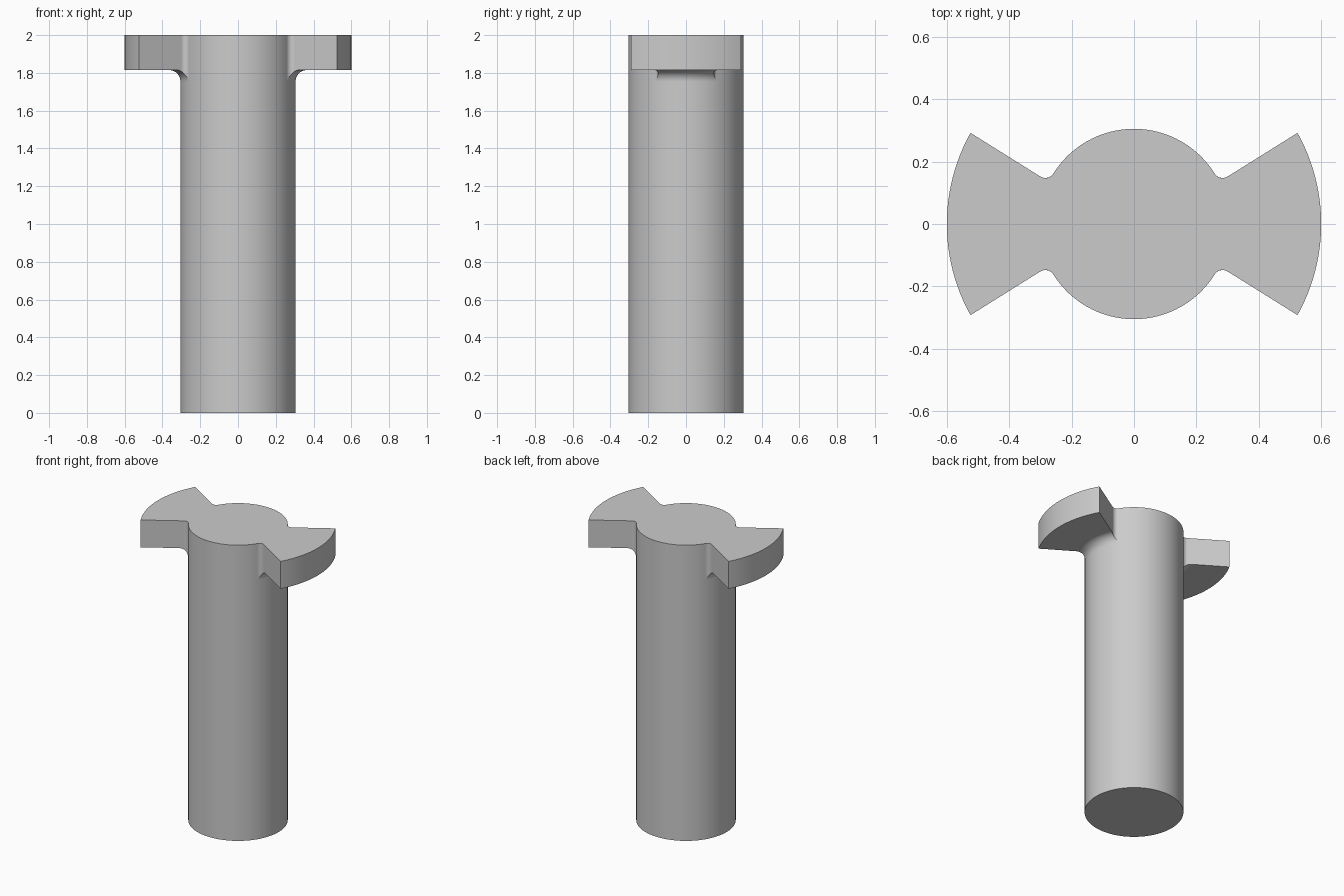
import bpy, bmesh
from math import cos, sin, pi, radians, sqrt
from mathutils import Vector

cube = bpy.data.objects.get("Cube")
if cube:
    bpy.data.objects.remove(cube, do_unlink=True)

SHAFT_R, LUG_R, HEIGHT = 0.305, 0.6, 2.0
LUG_Z = 1.815            # underside of the lugs
BLEND = 0.06             # fillet between shaft and lug underside
CORNER = 0.03            # fillet between shaft and lug side
SLOPE = radians(32)      # direction of the lug sides


def polar(r, a):
    return Vector((r * cos(a), r * sin(a)))


# Side of one lug: small concave corner, then a straight edge out to the rim
centre = polar(SHAFT_R + CORNER, SLOPE)
side = [centre + polar(CORNER, SLOPE + pi + i / 10 * pi / 2) for i in range(11)]
along = polar(1, SLOPE)
b = side[-1].dot(along)
side.append(side[-1] + along * (-b + sqrt(b * b + LUG_R ** 2 - side[-1].length_squared)))


def trimmed_side(rho):
    """Lug side cut off where it reaches radius rho; the point count stays fixed."""
    out = [side[0]]
    for p, q in zip(side, side[1:]):
        if q.length <= rho + 1e-6:
            out.append(q)
        elif p.length >= rho - 1e-6:
            out.append(out[-1])
        else:
            d = q - p
            k, m = p.dot(d), d.length_squared
            t = (-k + sqrt(k * k - m * (p.length_squared - rho * rho))) / m
            out.append(p + d * t)
    return out


def outline(rho):
    """Shaft circle with two opposite lugs reaching out to radius rho."""
    upper = trimmed_side(rho)
    lower = [Vector((p.x, -p.y)) for p in upper]
    end = upper[-1]
    a = Vector((1, 0)).angle(end)
    rim = [polar(end.length, a * (i / 12 - 1)) for i in range(1, 24)]
    body = [polar(SHAFT_R, SLOPE + (pi - 2 * SLOPE) * i / 40) for i in range(1, 40)]
    half = lower + rim + upper[::-1] + body
    return half + [-p for p in half]


# Levels from the foot up: shaft, flaring blend, lug underside, lug top
levels = [(0, SHAFT_R)]
for i in range(11):
    a = i / 10 * pi / 2
    levels.append((LUG_Z - BLEND + BLEND * sin(a), SHAFT_R + BLEND * (1 - cos(a))))
levels += [(LUG_Z, LUG_R), (HEIGHT, LUG_R)]

bm = bmesh.new()
rings = [[bm.verts.new((p.x, p.y, z)) for p in outline(rho)] for z, rho in levels]
n = len(rings[0])
for low, high in zip(rings, rings[1:]):
    for i in range(n):
        j = (i + 1) % n
        bm.faces.new((low[i], low[j], high[j], high[i]))
bmesh.ops.remove_doubles(bm, verts=bm.verts, dist=1e-5)

# Close the foot and the top
for z in (0, HEIGHT):
    edges = [e for e in bm.edges if e.is_boundary and abs(e.verts[0].co.z - z) < 1e-4
             and abs(e.verts[1].co.z - z) < 1e-4]
    bmesh.ops.contextual_create(bm, geom=edges)
bmesh.ops.recalc_face_normals(bm, faces=bm.faces)

mesh = bpy.data.meshes.new("lugged_shaft")
bm.to_mesh(mesh)
bm.free()
shaft = bpy.data.objects.new("lugged_shaft", mesh)
bpy.context.collection.objects.link(shaft)

# Plain grey metal
grey = bpy.data.materials.new("plain_grey")
grey.use_nodes = True
colour = (0.6, 0.6, 0.6, 1)
grey.diffuse_color = colour
grey.node_tree.nodes["Principled BSDF"].inputs["Base Color"].default_value = colour
mesh.materials.append(grey)

# Smooth curves, crisp edges, flat planes
bpy.ops.object.select_all(action="DESELECT")
shaft.select_set(True)
bpy.context.view_layer.objects.active = shaft
bpy.ops.object.shade_smooth_by_angle(angle=radians(30))
normals = shaft.modifiers.new("flat_planes", "WEIGHTED_NORMAL")
normals.keep_sharp = True
